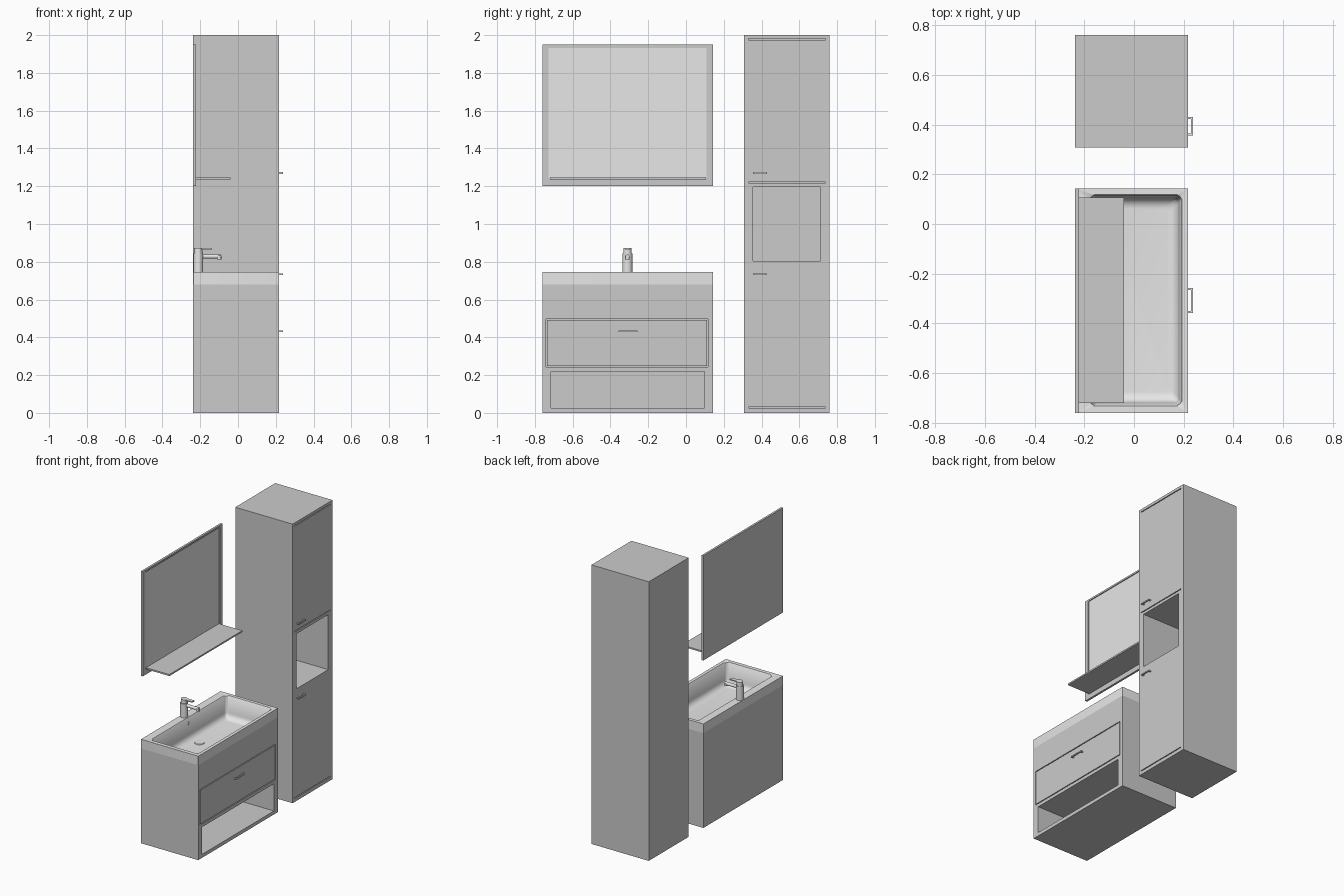
import bpy, bmesh, math
from mathutils import Vector, Matrix

old = bpy.data.objects.get("Cube")
if old:
    bpy.data.objects.remove(old, do_unlink=True)


def material(name, value):
    m = bpy.data.materials.new(name)
    m.use_nodes = True
    colour = (value, value, value, 1)
    m.diffuse_color = colour
    m.node_tree.nodes["Principled BSDF"].inputs["Base Color"].default_value = colour
    return m


GREY = material("cabinet grey", 0.6)
LIGHT = material("ceramic light grey", 0.8)


def finish(name, bm, mat, smooth=False):
    bmesh.ops.recalc_face_normals(bm, faces=bm.faces)
    mesh = bpy.data.meshes.new(name)
    bm.to_mesh(mesh)
    bm.free()
    mesh.materials.append(mat)
    ob = bpy.data.objects.new(name, mesh)
    bpy.context.collection.objects.link(ob)
    if smooth:
        activate(ob)
        bpy.ops.object.shade_smooth_by_angle(angle=math.radians(40))
    return ob


def activate(ob):
    bpy.ops.object.select_all(action='DESELECT')
    ob.select_set(True)
    bpy.context.view_layer.objects.active = ob


def add_box(bm, x, y, z):
    """Box given by its (low, high) range on each axis."""
    size = [r[1] - r[0] for r in (x, y, z)]
    mid = [(r[1] + r[0]) / 2 for r in (x, y, z)]
    mat = Matrix.Translation(mid) @ Matrix.Diagonal((*size, 1))
    bmesh.ops.create_cube(bm, size=1, matrix=mat)


def boxes(name, mat, *ranges):
    bm = bmesh.new()
    for r in ranges:
        add_box(bm, *r)
    return finish(name, bm, mat)


def add_rod(bm, a, b, r1, r2=None, sides=24):
    a, b = Vector(a), Vector(b)
    d = b - a
    mat = Matrix.Translation((a + b) / 2) @ d.to_track_quat('Z', 'Y').to_matrix().to_4x4()
    bmesh.ops.create_cone(bm, cap_ends=True, segments=sides, radius1=r1,
                          radius2=r1 if r2 is None else r2, depth=d.length, matrix=mat)


def carve(ob, *ranges):
    cutter = boxes("cutter", GREY, *ranges)
    cutter.hide_render = True
    mod = ob.modifiers.new("carve", 'BOOLEAN')
    mod.operation, mod.solver, mod.object = 'DIFFERENCE', 'EXACT', cutter
    activate(ob)
    bpy.ops.object.modifier_apply(modifier=mod.name)
    bpy.data.objects.remove(cutter, do_unlink=True)


BACK, FRONT = -0.237, 0.217
DEPTH = (BACK, FRONT)
NICHE = (BACK + 0.02, FRONT + 0.1)
SLOT = (FRONT - 0.012, FRONT + 0.1)
WIDE = (-0.76, 0.142)

# Tall cabinet with open niche and door gaps
tall = boxes("tall_cabinet", GREY, (DEPTH, (0.308, 0.76), (0, 2)))
gaps = [(SLOT, (0.33, 0.738), (z - 0.003, z + 0.003)) for z in (0.028, 1.22, 1.978)]
carve(tall, (NICHE, (0.355, 0.712), (0.803, 1.197)), *gaps)

# Vanity cabinet with open niche, drawer recess and space for the basin
vanity = boxes("vanity_cabinet", GREY, (DEPTH, WIDE, (0, 0.68)))
carve(vanity,
      (NICHE, (-0.715, 0.097), (0.025, 0.22)),
      (SLOT, (-0.741, 0.117), (0.243, 0.497)),
      ((-0.2, 0.207), (-0.745, 0.13), (0.56, 0.8)))
boxes("drawer_front", GREY, ((FRONT - 0.012, FRONT), (-0.735, 0.111), (0.249, 0.491)))


# Basin: loops from the outer base over the rim and down to the floor
def rect_loop(bm, x, y, z, radius, steps=6):
    verts = []
    for i, (sx, sy) in enumerate(((1, 1), (0, 1), (0, 0), (1, 0))):
        cx = x[sx] + (-radius if sx else radius)
        cy = y[sy] + (-radius if sy else radius)
        for k in range(steps + 1):
            a = (i + k / steps) * math.pi / 2
            verts.append(bm.verts.new((cx + radius * math.cos(a), cy + radius * math.sin(a), z)))
    return verts


bm = bmesh.new()
bowl_x, bowl_y = (-0.18, 0.194), (-0.732, 0.118)
loops = [rect_loop(bm, DEPTH, WIDE, z, 0.0005) for z in (0.68, 0.745)]
profile = [(0, 0.745), (0.003, 0.742), (0.014, 0.63)]
for k in range(1, 7):
    a = k / 6 * math.pi / 2
    profile.append((0.014 + 0.042 * (1 - math.cos(a)), 0.63 - 0.042 * math.sin(a)))
for inset, z in profile:
    loops.append(rect_loop(bm, (bowl_x[0] + inset, bowl_x[1] - inset),
                           (bowl_y[0] + inset, bowl_y[1] - inset), z, 0.02))
for low, high in zip(loops, loops[1:]):
    n = len(low)
    for i in range(n):
        j = (i + 1) % n
        bm.faces.new((low[i], low[j], high[j], high[i]))
bm.faces.new(loops[-1])
finish("basin", bm, LIGHT, smooth=True)

# Drain and overflow
TAP_Y = -0.31
bm = bmesh.new()
add_rod(bm, (-0.088, TAP_Y, 0.586), (-0.088, TAP_Y, 0.592), 0.034, 0.031)
add_rod(bm, (-0.178, TAP_Y, 0.705), (-0.171, TAP_Y, 0.705), 0.011)
finish("drain_and_overflow", bm, LIGHT, smooth=True)

# Tap: body, spout and lever
bm = bmesh.new()
add_rod(bm, (-0.21, TAP_Y, 0.74), (-0.21, TAP_Y, 0.845), 0.026)
add_rod(bm, (-0.21, TAP_Y, 0.845), (-0.21, TAP_Y, 0.873), 0.022)
add_rod(bm, (-0.21, TAP_Y, 0.828), (-0.09, TAP_Y, 0.828), 0.011)
add_rod(bm, (-0.1, TAP_Y, 0.833), (-0.1, TAP_Y, 0.812), 0.012)
add_box(bm, (-0.21, -0.138), (TAP_Y - 0.013, TAP_Y + 0.013), (0.866, 0.873))
finish("tap", bm, LIGHT, smooth=True)

# Pull handles: a bar on two posts
for name, y0, y1, z in (("upper_door_handle", 0.355, 0.43, 1.27),
                        ("lower_door_handle", 0.355, 0.43, 0.735),
                        ("drawer_handle", -0.358, -0.258, 0.432)):
    zr = (z - 0.004, z + 0.004)
    boxes(name, LIGHT, ((0.229, 0.237), (y0, y1), zr),
          *[((FRONT, 0.23), (y, y + 0.008), zr) for y in (y0, y1 - 0.008)])

# Mirror: framed panel with a shelf
board = boxes("mirror_frame", GREY, ((BACK, -0.222), WIDE, (1.2, 1.95)))
glass_y, glass_z = (-0.73, 0.112), (1.24, 1.938)
carve(board, ((-0.228, 0), glass_y, glass_z))
boxes("mirror_glass", LIGHT, ((-0.229, -0.225), (-0.727, 0.109), (1.243, 1.932)))
boxes("mirror_shelf", GREY, ((-0.226, -0.04), (-0.72, 0.106), (1.235, 1.246)))
